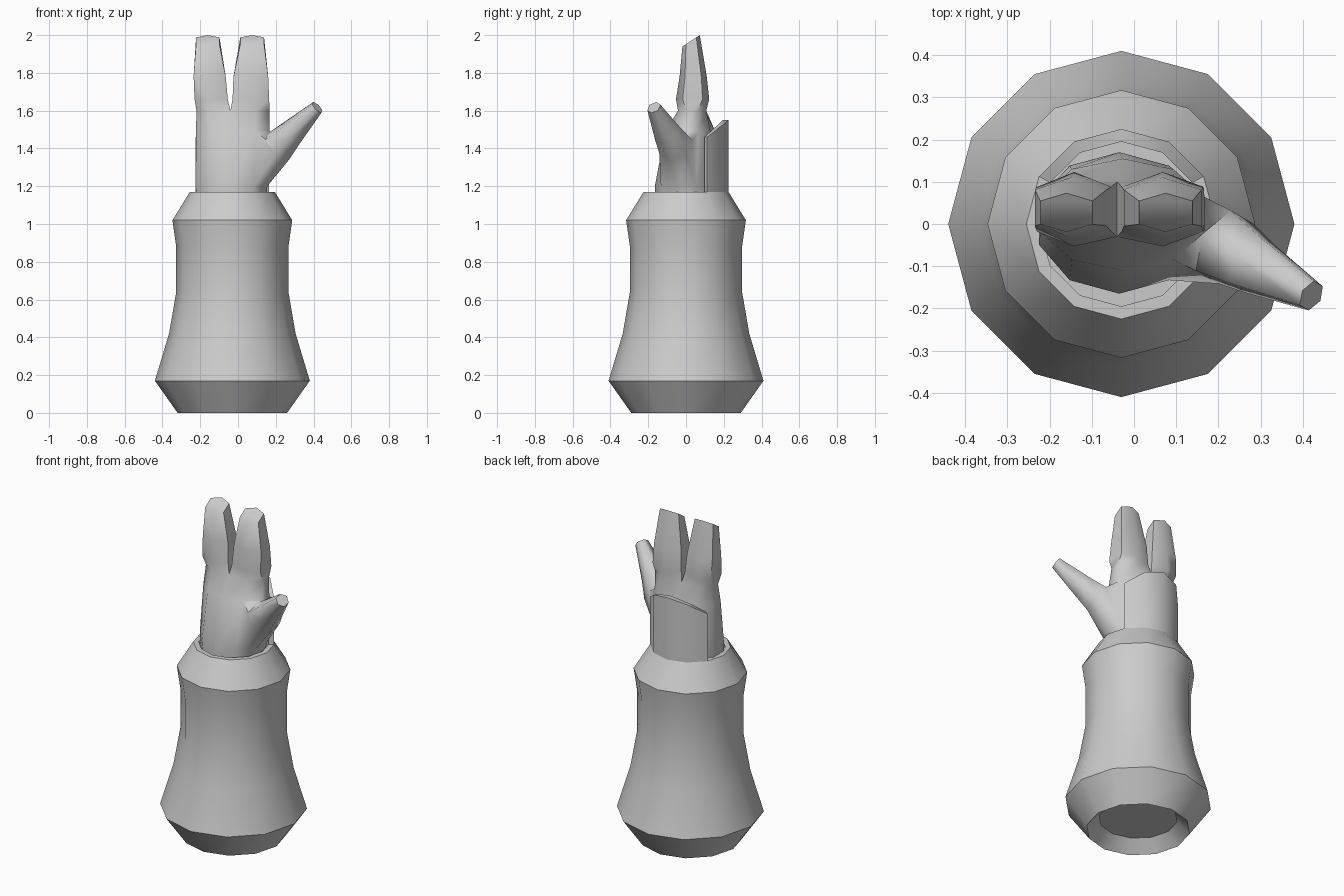
import bpy, bmesh, math
from mathutils import Vector

if "Cube" in bpy.data.objects:
    bpy.data.objects.remove(bpy.data.objects["Cube"])

CX = -0.03  # axis of the sleeve
mat = bpy.data.materials.new("plain grey")
mat.diffuse_color = (0.6, 0.6, 0.6, 1)
mat.use_nodes = True
mat.node_tree.nodes["Principled BSDF"].inputs["Base Color"].default_value = mat.diffuse_color


def finish(bm, name, angle):
    bmesh.ops.recalc_face_normals(bm, faces=bm.faces)
    me = bpy.data.meshes.new(name)
    bm.to_mesh(me)
    bm.free()
    me.materials.append(mat)
    ob = bpy.data.objects.new(name, me)
    bpy.context.collection.objects.link(ob)
    bpy.ops.object.select_all(action='DESELECT')
    ob.select_set(True)
    bpy.context.view_layer.objects.active = ob
    bpy.ops.object.shade_smooth_by_angle(angle=math.radians(angle))


def bridge(bm, a, b, closed=True, skip=()):
    n = len(a)
    for i in range(n if closed else n - 1):
        if i not in skip:
            j = (i + 1) % n
            bm.faces.new((a[i], a[j], b[j], b[i]))


def polar(r, deg, z):
    t = math.radians(deg)
    return Vector((CX + r * math.cos(t), r * math.sin(t), z))


# Sleeve: twelve-sided lathe with recessed bottom and a thin top lip
bm = bmesh.new()
profile = [(0.22, 0.07), (0.29, 0), (0.41, 0.17), (0.335, 0.42), (0.297, 0.64),
           (0.297, 0.88), (0.317, 1.02), (0.225, 1.17), (0.195, 1.17), (0.195, 1.10)]
rings = [[bm.verts.new(polar(r, k * 30, z)) for k in range(12)] for r, z in profile]
for a, b in zip(rings, rings[1:]):
    bridge(bm, a, b)
bm.faces.new(rings[0])
bm.faces.new(rings[-1])
finish(bm, "sleeve", 35)

# Raised guard standing on the back of the sleeve lip
bm = bmesh.new()
tops = [1.46, 1.525, 1.55, 1.525, 1.46]
loops = []
for k, top in enumerate(tops):
    d = 30 + 30 * k
    loops.append([bm.verts.new(polar(r, d, z)) for r, z in
                  ((0.225, 1.17), (0.225, top), (0.195, top), (0.195, 1.17))])
for a, b in zip(loops, loops[1:]):
    bridge(bm, a, b)
bm.faces.new(loops[0])
bm.faces.new(loops[-1])
finish(bm, "back_guard", 35)

# Hand: ten-sided palm, split at the top into two six-sided fingers
bm = bmesh.new()
palm = []
for z, x0, x1, y0, y1 in ((1.10, -0.215, 0.15, -0.16, 0.165),
                          (1.20, -0.225, 0.155, -0.165, 0.17),
                          (1.49, -0.222, 0.168, -0.11, 0.155),
                          (1.60, -0.22, 0.167, -0.06, 0.125)):
    ring = []
    for i in range(10):
        t = math.radians(-90 + 36 * i)
        ring.append(bm.verts.new(((x0 + x1) / 2 + (x1 - x0) / 1.902 * math.cos(t),
                                  (y0 + y1) / 2 + (y1 - y0) / 2 * math.sin(t), z)))
    palm.append(ring)
bm.faces.new(palm[0])
THUMB = (1, 2)  # side faces left open for the thumb
bridge(bm, palm[0], palm[1])
bridge(bm, palm[1], palm[2], skip=THUMB)
bridge(bm, palm[2], palm[3])
palm[3][0].co = (-0.04, -0.03, 1.60)
palm[3][5].co = (-0.04, 0.10, 1.60)

# Fingers: rings of (z, centre x, half width, centre y, half depth, tilt)
HEX = ((-1, -0.6), (0, -1), (1, -0.6), (1, 0.6), (0, 1), (-1, 0.6))
right = ((1.66, 0.068, 0.097, 0.035, 0.088, 0), (1.78, 0.068, 0.092, 0.038, 0.072, 0),
         (1.97, 0.075, 0.063, 0.027, 0.046, 0.03))
left = ((1.66, -0.142, 0.088, 0.035, 0.088, 0), (1.78, -0.15, 0.085, 0.038, 0.072, 0),
        (1.97, -0.16, 0.062, 0.027, 0.046, 0.03))
for rows, order, s in ((right, (0, 1, 2, 3, 4, 5), 1), (left, (0, 9, 8, 7, 6, 5), -1)):
    prev = [palm[3][i] for i in order]
    for z, cx, hx, cy, hy, tilt in rows:
        ring = [bm.verts.new((cx + s * hx * u, cy + hy * v, z + tilt * v)) for u, v in HEX]
        bridge(bm, prev, ring)
        prev = ring
    bm.faces.new(prev)

# Thumb: six-sided loft out of the side opening
lo, hi = palm[1], palm[2]
prev = [lo[1], lo[2], lo[3], hi[3], hi[2], hi[1]]
axis = Vector((0.24, -0.14, 0.235)).normalized()
side = Vector((0.14, 0.24, 0)).normalized()
up = axis.cross(side)
for c, r in (((0.215, -0.055, 1.41), 0.095), ((0.28, -0.095, 1.477), 0.076),
             ((0.42, -0.17, 1.617), 0.038)):
    ring = []
    for deg in (210, 270, 330, 30, 90, 150):
        t = math.radians(deg)
        ring.append(bm.verts.new(Vector(c) + r * (side * math.cos(t) + up * math.sin(t))))
    bridge(bm, prev, ring)
    prev = ring
bm.faces.new(prev)
finish(bm, "hand", 65)
